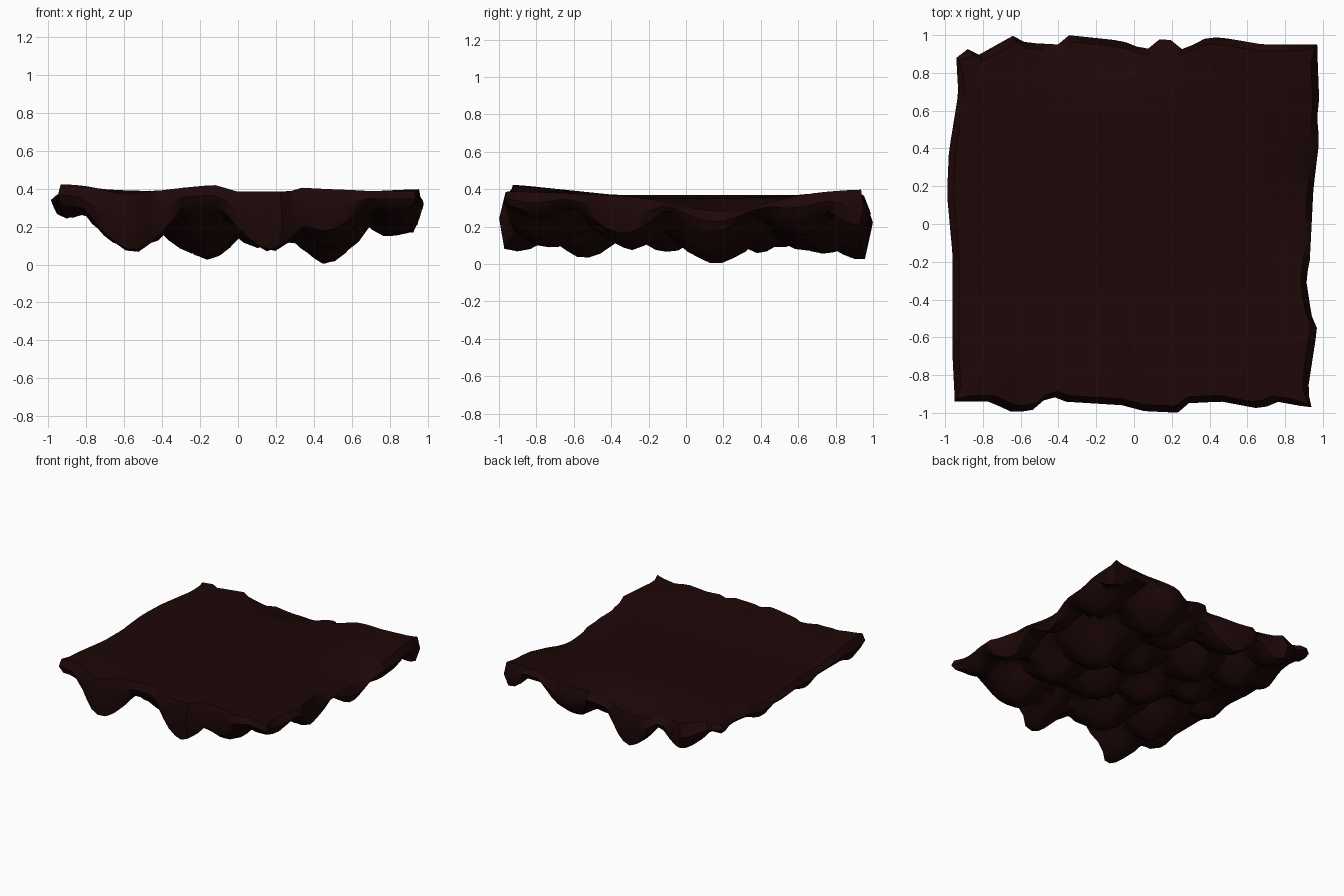
import bpy, bmesh, math, random

if "Cube" in bpy.data.objects:
    bpy.data.objects.remove(bpy.data.objects["Cube"])
random.seed(4)
N = 32

# Outline seen from above: (position along the side, offset)
FRONT = [(-.95, -.94), (-.78, -.94), (-.65, -1), (-.52, -.98), (-.46, -.9), (-.38, -.94), (-.05, -.96),
         (.05, -.99), (.26, -1), (.28, -.95), (.48, -.94), (.7, -.98), (.78, -.94), (.95, -.97)]
BACK = [(-.94, .88), (-.9, .94), (-.86, .89), (-.66, 1), (-.6, .96), (-.42, .95), (-.37, 1), (-.08, .97),
        (.05, .92), (.15, 1), (.25, .92), (.36, .98), (.44, .99), (.68, .95), (.97, .95)]
LEFT = [(-.94, -.95), (-.73, -.96), (-.15, -.96), (.2, -.99), (.44, -.98), (.77, -.93), (.95, -.94)]
RIGHT = [(-.97, .94), (-.88, .92), (-.55, .97), (-.48, .94), (-.28, .91), (-.2, .93), (.2, .95),
         (.45, .98), (.58, .97), (.68, .98), (.95, .97)]
# Height of the top along the front lip
LIP = [(-.94, .43), (-.4, .40), (-.13, .425), (0, .385), (.28, .385), (.33, .41), (.7, .39), (.96, .39)]
# Hanging rock lumps: x, y, lowest height
LUMPS = [(-.57, -.93, .06), (-.6, -.5, .08), (-.5, .1, .1), (-.6, .5, .08), (-.62, .9, .1),
         (-.18, -.55, .03), (-.2, -.1, .06), (-.25, .4, .06), (-.16, .95, .02),
         (.17, -.95, .07), (.1, -.3, .09), (.12, .2, .08), (.18, .65, .07),
         (.48, -.75, .08), (.5, -.3, .07), (.48, .17, 0), (.42, .75, .05),
         (.85, -.8, .23), (.88, -.35, .15), (.92, .15, .16), (.82, .6, .14), (.95, .95, .2),
         (-.92, -.8, .26), (-.9, -.2, .24), (-.92, .4, .24), (-.92, .85, .28)]


def interp(table, t):
    if t <= table[0][0]:
        return table[0][1]
    for (a, p), (b, q) in zip(table, table[1:]):
        if t <= b:
            return p + (q - p) * (t - a) / (b - a)
    return table[-1][1]


def plan(i, j):
    u, v = i / N, j / N
    s, t = (2 * u - 1) * .97, (2 * v - 1) * .97
    x = interp(LEFT, t) * (1 - u) + interp(RIGHT, t) * u
    y = interp(FRONT, s) * (1 - v) + interp(BACK, s) * v
    return x, y


def dip(x, y, cx, cy, wx, wy):
    return math.exp(-((x - cx) / wx) ** 2 - ((y - cy) / wy) ** 2)


def top_height(x, y):
    front = max(0, (-y - .4) / .6)
    inner = .37 - .02 * max(0, 1 - x * x - y * y)
    z = interp(LIP, x) * front + inner * (1 - front)
    z -= .09 * dip(x, y, -.2, 1, .5, .22)      # worn back edge
    z -= .09 * dip(x, y, 1, .2, .22, .35)      # worn right edge
    z -= .04 * dip(x, y, -.62, -1, .15, .15)   # worn front edge
    return z + .04 * max(0, x + y - 1.2)


def bottom_height(x, y):
    z = min(c + 1.75 * math.hypot(x - a, .75 * (y - b)) ** 1.5 for a, b, c in LUMPS)
    return min(z, .31, top_height(x, y) - .03)


# Rock slab: flat top, lumpy underside, walls that bulge between them
bm = bmesh.new()
top, mid, low = {}, {}, {}
for i in range(N + 1):
    for j in range(N + 1):
        x, y = plan(i, j)
        zt, zb = top_height(x, y), bottom_height(x, y)
        corner = i in (0, N) and j in (0, N)
        k = .985 if corner else .965
        top[i, j] = bm.verts.new((x * k, y * k, zt))
        if 0 < i < N and 0 < j < N:
            x += random.uniform(-.01, .01)
            y += random.uniform(-.01, .01)
            zb += random.uniform(-.006, .006)
        else:
            mid[i, j] = bm.verts.new((x, y, .5 * zt + .5 * zb))
        low[i, j] = bm.verts.new((x * .975, y * .975, max(0, zb)))
for i in range(N):
    for j in range(N):
        ring = [(i, j), (i + 1, j), (i + 1, j + 1), (i, j + 1)]
        bm.faces.new([top[k] for k in ring])
        bm.faces.new([low[k] for k in reversed(ring)])
rim = ([(i, 0) for i in range(N)] + [(N, j) for j in range(N)] +
       [(i, N) for i in range(N, 0, -1)] + [(0, j) for j in range(N, 0, -1)])
for a, b in zip(rim, rim[1:] + rim[:1]):
    bm.faces.new((low[a], low[b], mid[b], mid[a]))
    bm.faces.new((mid[a], mid[b], top[b], top[a]))
bmesh.ops.recalc_face_normals(bm, faces=bm.faces)
mesh = bpy.data.meshes.new("rock_slab")
bm.to_mesh(mesh)
bm.free()
slab = bpy.data.objects.new("rock_slab", mesh)
bpy.context.collection.objects.link(slab)

# Dark brown rock
mat = bpy.data.materials.new("dark_brown_rock")
mat.diffuse_color = (.0125, .0022, .0022, 1)
mat.use_nodes = True
mat.node_tree.nodes["Principled BSDF"].inputs["Base Color"].default_value = mat.diffuse_color
mesh.materials.append(mat)

bpy.context.view_layer.objects.active = slab
slab.select_set(True)
bpy.ops.object.shade_smooth_by_angle(angle=math.radians(40))
